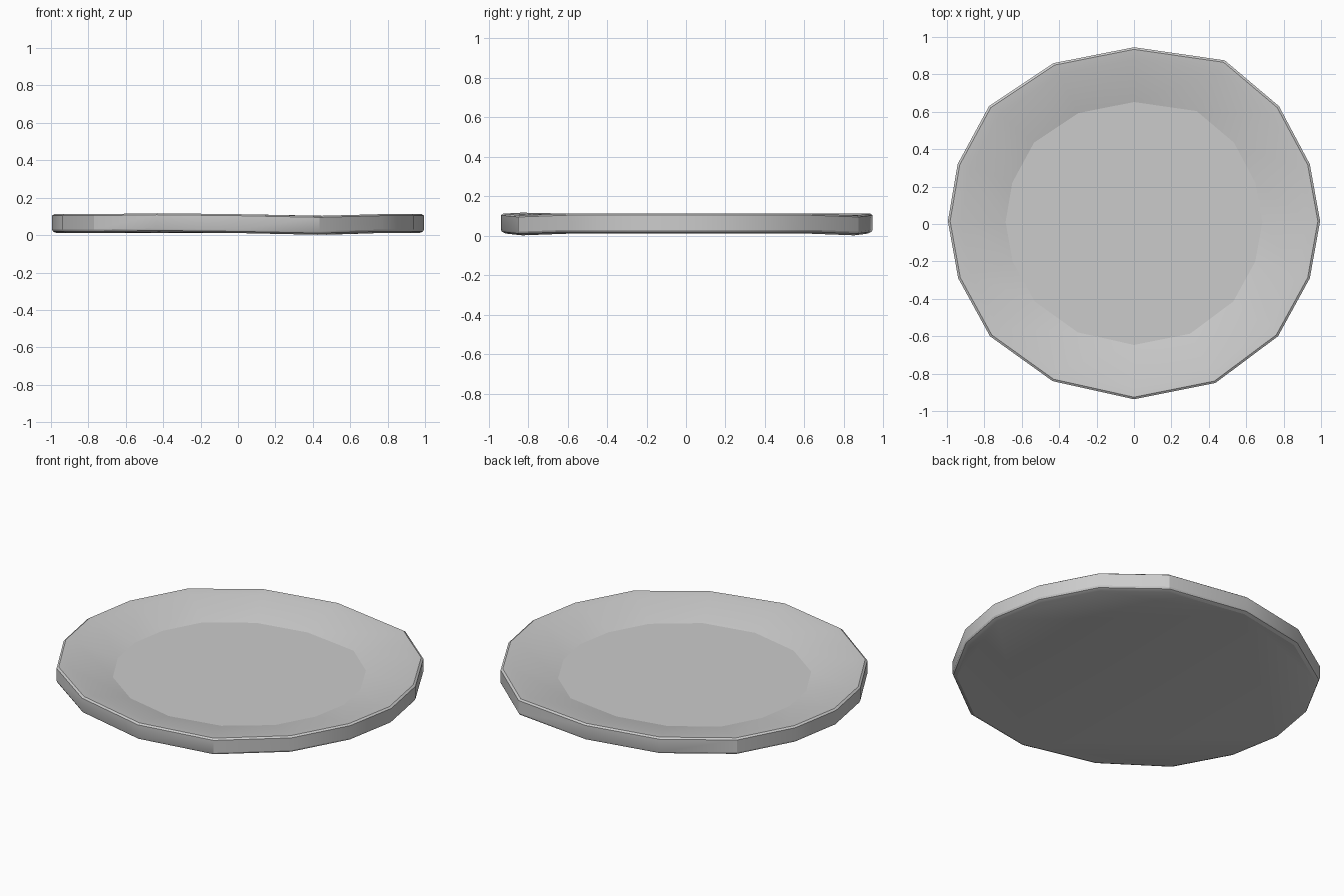
import bpy, bmesh, math

if "Cube" in bpy.data.objects:
    bpy.data.objects.remove(bpy.data.objects["Cube"])

# Irregular 16-sided rim outline, counter-clockwise from the right
outline = [(0.995, 0.015), (0.94, 0.32), (0.775, 0.63), (0.485, 0.875),
           (0, 0.945), (-0.43, 0.86), (-0.775, 0.63), (-0.943, 0.32),
           (-0.995, 0.015), (-0.94, -0.29), (-0.77, -0.6), (-0.435, -0.84),
           (0, -0.937), (0.435, -0.85), (0.77, -0.6), (0.94, -0.29)]
# Slight warp of the rim heights at three corners
warp = {3: -0.009, 13: -0.009, 11: 0.005}
# Cross-section: scale of the outline, height, amount of warp
profile = [(0.975, 0.011, 1), (0.995, 0.02, 1), (1.0, 0.03, 1),
           (1.0, 0.104, 1), (0.988, 0.112, 1), (0.93, 0.105, 1),
           (0.69, 0.045, 0)]

bm = bmesh.new()
rings = []
for s, z, w in profile:
    rings.append([bm.verts.new((x * s, y * s, z + w * warp.get(i, 0)))
                  for i, (x, y) in enumerate(outline)])

# Underside, wall, rim and sloping inside
n = len(outline)
bm.faces.new(rings[0][::-1])
for a, b in zip(rings, rings[1:]):
    for i in range(n):
        j = (i + 1) % n
        bm.faces.new((a[i], a[j], b[j], b[i]))
# Flat well of the plate
well = bm.faces.new(rings[-1])
bmesh.ops.recalc_face_normals(bm, faces=bm.faces)

# Smooth shading with a crisp edge round the well and at the sharper corners
for f in bm.faces:
    f.smooth = True
for e in bm.edges:
    e.smooth = e.calc_face_angle(0) < math.radians(25)
for e in well.edges:
    e.smooth = False

mesh = bpy.data.meshes.new("plate")
bm.to_mesh(mesh)
bm.free()
bpy.context.collection.objects.link(bpy.data.objects.new("plate", mesh))
